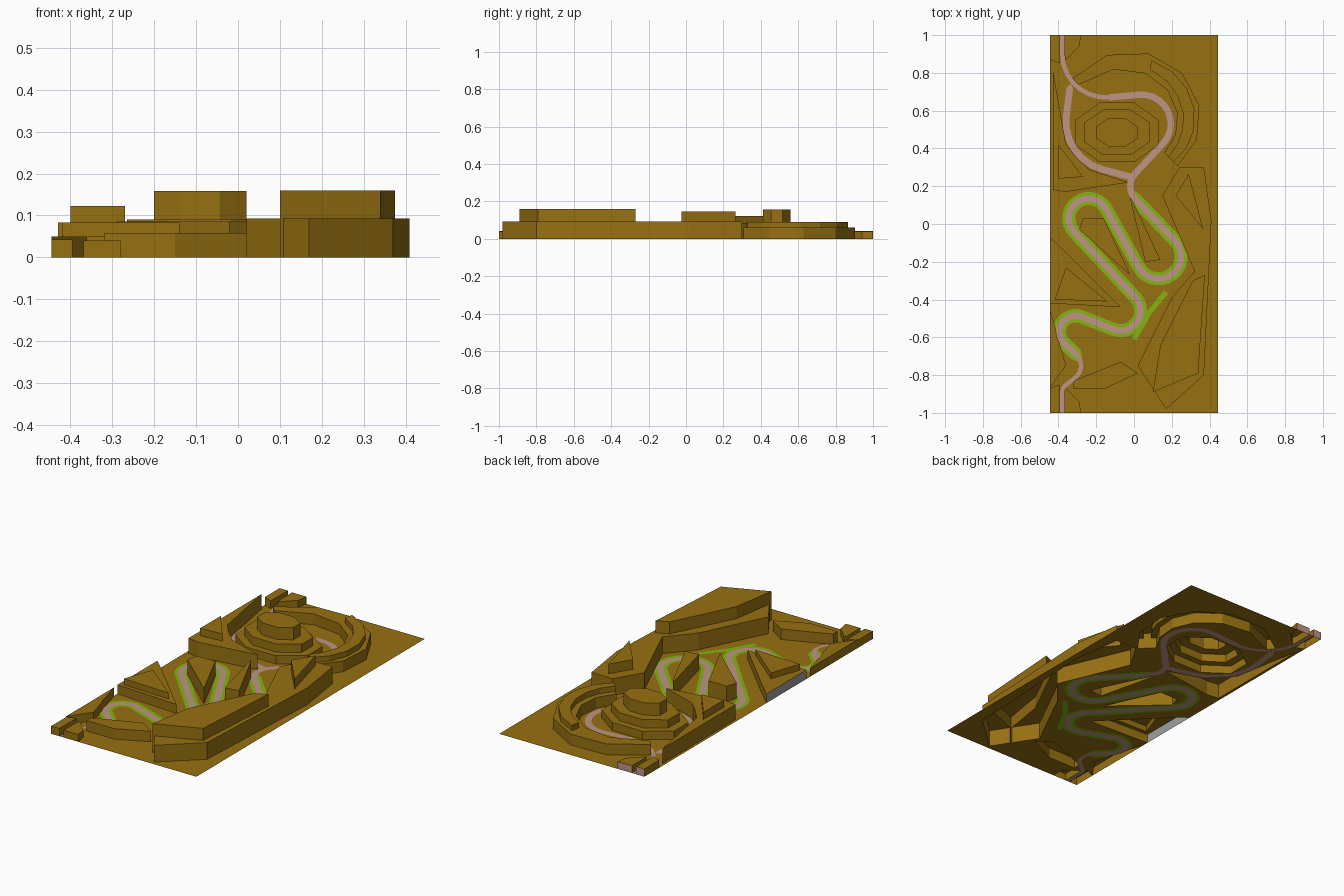
import bpy, bmesh
from math import sin, cos, asin, atan2, pi, tau, radians
from mathutils import Vector as V
from mathutils.geometry import delaunay_2d_cdt, intersect_point_line

if "Cube" in bpy.data.objects:
    bpy.data.objects.remove(bpy.data.objects["Cube"])

def material(name, *col):
    m = bpy.data.materials.new(name)
    m.diffuse_color = (*col, 1)
    m.use_nodes = True
    m.node_tree.nodes["Principled BSDF"].inputs["Base Color"].default_value = m.diffuse_color
    return m

EARTH = material("earth", .31, .165, .006)
PATH = material("path", .52, .3, .24)
GRASS = material("grass", .23, .46, .006)
GREY = material("grey", .35, .35, .35)
W = .445
terraces = []  # name, height, outline; later ones sit on earlier ones

def terrace(name, z, pts):
    terraces.append((name, z, [V(p) for p in pts]))

def oval(rx, ry, n=8):
    return [(-.09 + rx * cos(tau * (i + .5) / n), .485 + ry * sin(tau * (i + .5) / n)) for i in range(n)]

def ridge(end, inset, n=6):
    """Crescent that wraps the outside of the north loop."""
    outer, inner = [], []
    for i in range(n + 1):
        a = -45 + (end + 45) * i / n
        t = (a + 45) / 190
        d = V((cos(radians(a)), sin(radians(a))))
        outer.append(V((.02, .52)) + d * (.3 + .13 * t - inset))
        inner.append(V((.02, .52)) + d * (.2 + .18 * t * t + inset))
    return outer + inner[::-1]

# East mesa with its upper step and peak
terrace("east_mesa", .093, [(.24, .3), (.37, .3), (.41, .02), (.37, -.8), (.17, -.98), (.02, -.75),
                            (.2, -.39), (.32, -.25), (.15, .15)])
terrace("east_mesa_upper", .16, [(.1, -.89), (.34, -.79), (.375, -.27), (.31, -.3), (.14, -.64)])
terrace("east_peak", .147, [(.22, .15), (.29, .265), (.365, -.025)])
terrace("south_slab", .058, [(-.32, -.87), (-.15, -.87), (.02, -.79), (-.07, -.73), (-.32, -.83)])
# Crescent ridge and stepped island around the loop
terrace("north_ridge", .06, ridge(145, 0))
terrace("north_ridge_upper", .09, ridge(78, .03))
for name, z, rx, ry in (("lower", .045, .24, .17), ("middle", .09, .19, .13), ("top", .158, .12, .08)):
    terrace("island_" + name, z, oval(rx, ry))
# West side ridge, wedges between the bends, and banks
terrace("west_ridge", .083, [(-.43, .82), (-.36, .42), (-.24, .29), (-.03, .22), (-.36, .17), (-.43, .18)])
terrace("west_peak", .123, [(-.4, .42), (-.27, .25), (-.4, .24)])
terrace("north_wedge", .085, [(-.03, .17), (.06, -.2), (.14, -.19)])
terrace("middle_wedge", .085, [(-.29, -.03), (-.27, .03), (-.16, .03), (-.02, -.27)])
terrace("west_bank", .05, [(-W, -.07), (-.36, -.15), (-.07, -.44), (-W, -.42)])
terrace("west_bank_upper", .083, [(-.42, -.4), (-.36, -.23), (-.14, -.41)])
terrace("southwest_bank", .047, [(-W, -.45), (-.36, -.75), (-W, -.87)])
# Corner blocks either side of the path, mirrored north and south
for side, s in (("south", -1), ("north", 1)):
    terrace(side + "_outer_block", .043, [(-W, s), (-.395, s), (-.395, .85 * s), (-W, .87 * s)])
    terrace(side + "_inner_block", .04, [(-.37, s), (-.28, s), (-.29, .94 * s), (-.37, .86 * s)])

def belt(circles):
    """Path running tangent from circle to circle (x, y, radius; + turns left)."""
    spot = lambda c, t: V((c[0] + sin(t) * c[2], c[1] - cos(t) * c[2]))
    heads = []
    for a, b in zip(circles, circles[1:]):
        d = V(b[:2]) - V(a[:2])
        heads.append(atan2(d.y, d.x) - asin((b[2] - a[2]) / d.length))
    line = [spot(circles[0], heads[0])]
    for c, t0, t1 in zip(circles[1:], heads, heads[1:]):
        turn = (t1 - t0) % tau if c[2] > 0 else -((t0 - t1) % tau)
        n = max(1, round(abs(turn) / .25))
        line += [spot(c, t0 + turn * i / n) for i in range(n + 1)]
    return line + [spot(circles[-1], heads[-1])]

MAIN = [(-.38, -1, 0), (-.335, -.89, -.045), (-.36, -.75, .08), (-.31, -.57, -.085), (-.07, -.46, .105),
        (-.24, .03, -.105), (.13, -.17, .12), (.08, .2, -.1), (.04, .53, .155), (-.15, .9, -.23), (-.38, 1, 0)]
LOOP = [(-.34, .72, 0), (-.1, .54, .26), (-.02, .25, 0)]
# Ribbons: centre line, half width
ROADS = [(belt(MAIN[:4]), .011), (belt(MAIN[2:8]), .017), (belt(MAIN[6:10]), .017), (belt(MAIN[8:]), .012),
         (belt(LOOP), .018)]
VERGES = [(belt(MAIN[2:8]), .035), ([V((.17, -.36)), V((.08, -.47)), V((0, -.61))], .014)]

# Collect every outline as constraint edges for one triangulation
verts, edges = [], []

def outline(pts, closed=True):
    s, n = len(verts), len(pts)
    verts.extend(V(p) for p in pts)
    edges.extend((s + i, s + (i + 1) % n) for i in range(n if closed else n - 1))

outline([(-W, -1), (W, -1), (W, 1), (-W, 1)])
for t in terraces:
    outline(t[2])
for line, h in ROADS + VERGES:
    for side in (-h, h):
        pts = []
        for i, p in enumerate(line):
            d = (line[min(i + 1, len(line) - 1)] - line[max(i - 1, 0)]).normalized()
            pts.append(p + side * V((-d.y, d.x)))
        outline(pts, False)
tv, te, tf = delaunay_2d_cdt(verts, edges, [], 0, 1e-5)[:3]

def inside(p, poly):
    hit = False
    for (x1, y1), (x2, y2) in zip(poly, poly[1:] + poly[:1]):
        if (y1 > p.y) != (y2 > p.y) and p.x < (x2 - x1) * (p.y - y1) / (y2 - y1) + x1:
            hit = not hit
    return hit

def near(p, ribbons):
    for line, h in ribbons:
        for a, b in zip(line, line[1:]):
            if (a - b).length > 1e-6:
                t = intersect_point_line(p, a, b)[1]
                if (p - a.lerp(b, max(0, min(1, t)))).length < h:
                    return True
    return False

def classify(p):
    if near(p, ROADS):
        return "road", 0
    for name, z, poly in reversed(terraces):
        if inside(p, poly):
            return name, z
    return ("grass_verge" if near(p, VERGES) else "ground"), 0

# Sort triangles into parts, and remember which sit on each edge
parts, sides = {}, {}
for f in tf:
    f = list(f)
    c = sum((tv[i] for i in f), V((0, 0))) / len(f)
    if abs(c.x) > W or abs(c.y) > 1:
        continue
    name, z = classify(c)
    parts.setdefault(name, []).append(([(*tv[i], z) for i in f], 0))
    for a, b in zip(f, f[1:] + f[:1]):
        sides.setdefault((min(a, b), max(a, b)), []).append((name, z, a, b))

# Walls wherever heights differ; the north rim is path-coloured, the west bank rim grey
for s in sides.values():
    s.sort(key=lambda k: -k[1])
    name, z, a, b = s[0]
    low = s[1][1] if len(s) > 1 else 0
    if z - low > 1e-4:
        a, b = tv[a], tv[b]
        slot = 0
        if len(s) == 1:
            slot = 1 if min(a.y, b.y) > .99 else 2 if name == "west_bank" else 0
        parts[name].append(([(*b, z), (*a, z), (*a, low), (*b, low)], slot))

# One object per part
for name, faces in parts.items():
    bm = bmesh.new()
    for co, slot in faces:
        bm.faces.new([bm.verts.new(c) for c in co]).material_index = slot
    bmesh.ops.remove_doubles(bm, verts=bm.verts, dist=1e-6)
    me = bpy.data.meshes.new(name)
    bm.to_mesh(me)
    bm.free()
    for m in ({"road": PATH, "grass_verge": GRASS}.get(name, EARTH), PATH, GREY):
        me.materials.append(m)
    bpy.context.collection.objects.link(bpy.data.objects.new(name, me))
